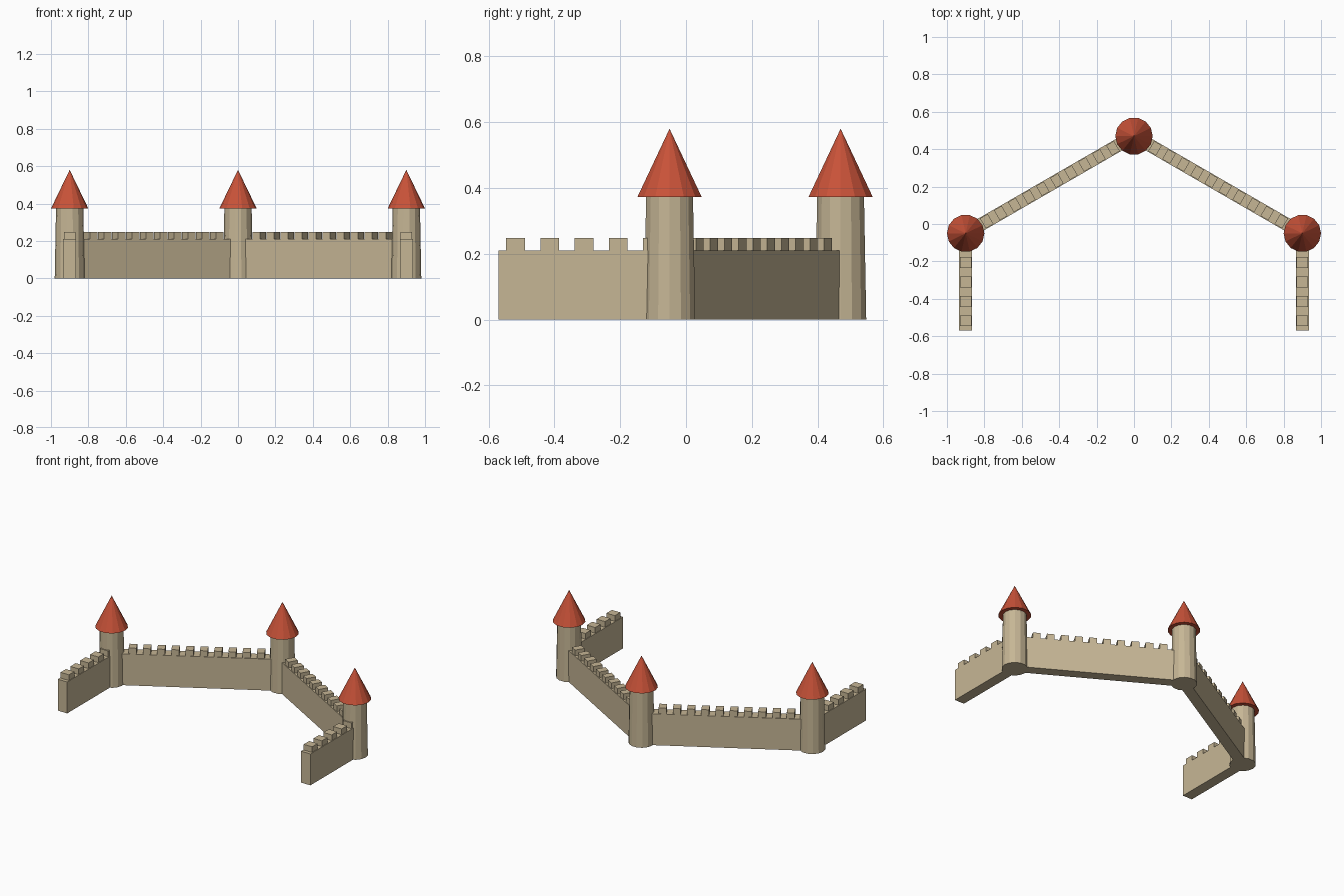
import bpy
import bmesh
from math import pi
from mathutils import Matrix, Vector

if "Cube" in bpy.data.objects:
    bpy.data.objects.remove(bpy.data.objects["Cube"], do_unlink=True)


def make_material(name, rgb):
    mat = bpy.data.materials.new(name)
    mat.use_nodes = True
    mat.diffuse_color = (*rgb, 1)
    mat.node_tree.nodes["Principled BSDF"].inputs["Base Color"].default_value = (*rgb, 1)
    return mat


STONE = make_material("sandy stone", (0.565, 0.468, 0.302))
ROOF = make_material("red roof tile", (0.58, 0.085, 0.04))

SIDES = 14
WALL_HEIGHT, WALL_WIDTH = 0.21, 0.07
MERLON_HEIGHT, MERLON_WIDTH = 0.038, 0.062
TOWER_HEIGHT, ROOF_TOP = 0.373, 0.58


def add_object(name, bm, mat):
    mesh = bpy.data.meshes.new(name)
    bm.to_mesh(mesh)
    bm.free()
    mesh.materials.append(mat)
    obj = bpy.data.objects.new(name, mesh)
    bpy.context.collection.objects.link(obj)
    return obj


def add_frustum(name, center, r_low, r_high, z_low, z_high, mat):
    bm = bmesh.new()
    place = Matrix.Translation((center.x, center.y, (z_low + z_high) / 2))
    bmesh.ops.create_cone(bm, cap_ends=True, segments=SIDES, radius1=r_low,
                          radius2=r_high, depth=z_high - z_low,
                          matrix=place @ Matrix.Rotation(pi / 2, 4, "Z"))
    bmesh.ops.remove_doubles(bm, verts=bm.verts, dist=0.0001)
    return add_object(name, bm, mat)


def add_box(bm, place, size, offset):
    bmesh.ops.create_cube(bm, size=1, matrix=place @ Matrix.Translation(offset)
                          @ Matrix.Diagonal((*size, 1)))


def add_tower(name, center):
    add_frustum(name + "_shaft", center, 0.08, 0.073, 0, TOWER_HEIGHT, STONE)
    add_frustum(name + "_roof", center, 0.1, 0, TOWER_HEIGHT, ROOF_TOP, ROOF)


def add_wall(name, start, end, count):
    along = end - start
    length = along.length
    angle = Vector((1, 0)).angle_signed(along)
    # angle_signed is clockwise, so the rotation is negated
    place = Matrix.Translation((start.x, start.y, 0)) @ Matrix.Rotation(-angle, 4, "Z")
    bm = bmesh.new()
    add_box(bm, place, (length, WALL_WIDTH, WALL_HEIGHT), (length / 2, 0, WALL_HEIGHT / 2))
    add_object(name, bm, STONE)

    # Evenly spaced battlements along the wall top
    step = length / count
    bm = bmesh.new()
    for i in range(count):
        add_box(bm, place, (step * 0.55, MERLON_WIDTH, MERLON_HEIGHT),
                ((i + 0.5) * step, 0, WALL_HEIGHT + MERLON_HEIGHT / 2))
    add_object(name + "_battlements", bm, STONE)


# Rear tower at the apex, then a mirrored tower and two walls on each side
rear = Vector((0, 0.47))
add_tower("rear_tower", rear)
for side, sign in (("left", 1), ("right", -1)):
    corner = Vector((0.9 * sign, -0.05))
    add_tower(side + "_tower", corner)
    add_wall(side + "_rear_wall", corner, rear, 12)
    add_wall(side + "_front_wall", corner, Vector((corner.x, -0.57)), 5)
